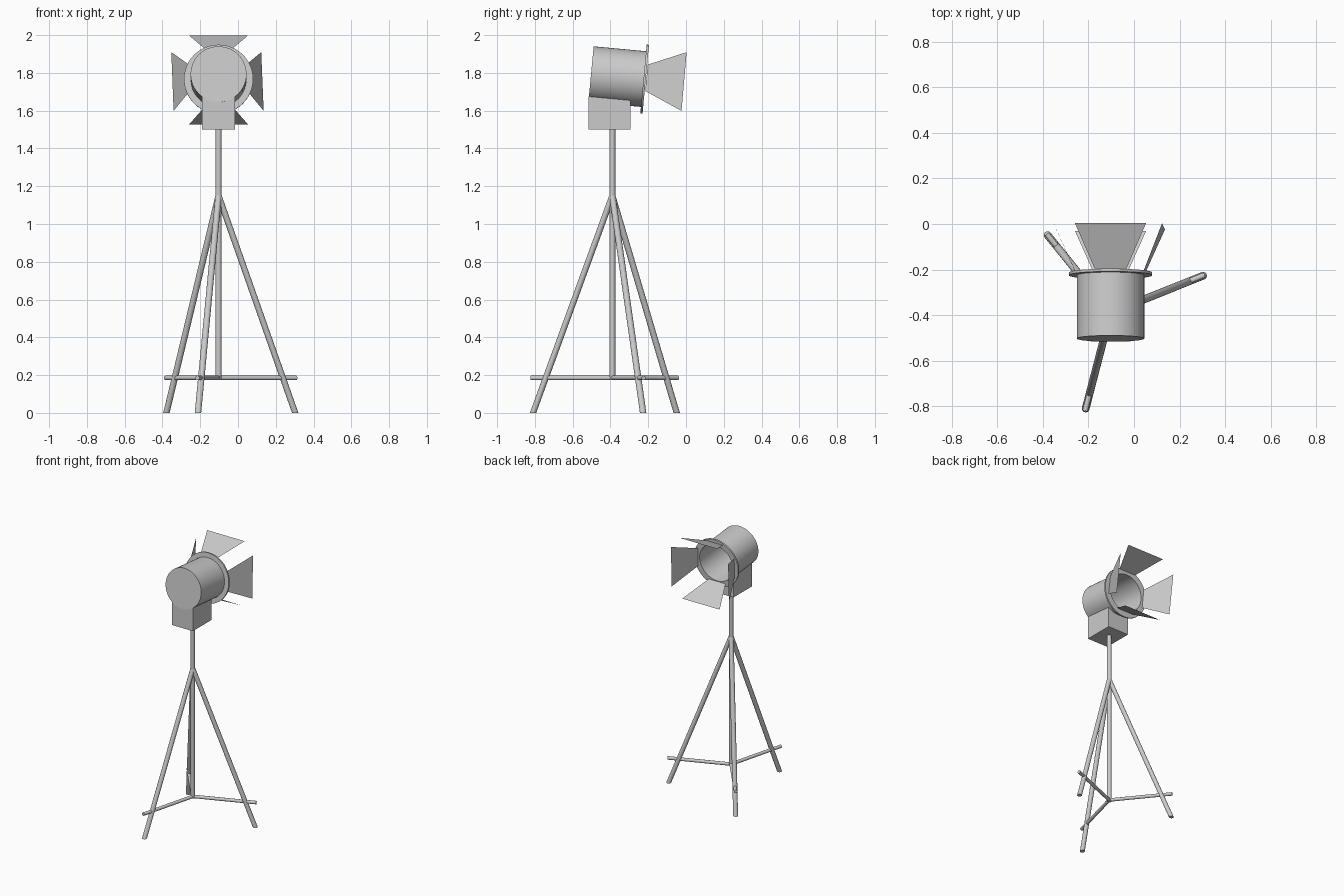
import bpy, bmesh, math
from mathutils import Vector

if "Cube" in bpy.data.objects:
    bpy.data.objects.remove(bpy.data.objects["Cube"])

AX, AY = -0.103, -0.39                 # tripod axis
TILT = math.radians(5.35)              # lamp head pitch
FRONT = Vector((AX, -0.222, 1.767))    # centre of the lamp mouth
FWD = Vector((0, math.cos(TILT), -math.sin(TILT)))
UP = Vector((0, math.sin(TILT), math.cos(TILT)))
SIDE = Vector((1, 0, 0))


def finish(name, bm, smooth=True):
    bmesh.ops.recalc_face_normals(bm, faces=bm.faces)
    me = bpy.data.meshes.new(name)
    bm.to_mesh(me)
    bm.free()
    ob = bpy.data.objects.new(name, me)
    bpy.context.collection.objects.link(ob)
    if smooth:
        bpy.ops.object.select_all(action='DESELECT')
        ob.select_set(True)
        bpy.context.view_layer.objects.active = ob
        bpy.ops.object.shade_smooth_by_angle(angle=math.radians(35))
    return ob


def rod(name, p, q, r, u, v, n=16):
    """Capped tube from p to q with end circles in the u, v plane."""
    bm = bmesh.new()
    u, v = Vector(u), Vector(v)
    ring = [[bm.verts.new(Vector(c) + r * (math.cos(t) * u + math.sin(t) * v))
             for t in (2 * math.pi * i / n for i in range(n))] for c in (p, q)]
    for i in range(n):
        j = (i + 1) % n
        bm.faces.new((ring[0][i], ring[0][j], ring[1][j], ring[1][i]))
    bm.faces.new(ring[0])
    bm.faces.new(ring[1])
    return finish(name, bm)


def lathe(name, profile, closed=False, n=48):
    """Spin (radius, depth) points around the lamp axis."""
    bm = bmesh.new()
    vs = [bm.verts.new(FRONT + UP * r + FWD * d) for r, d in profile]
    pairs = list(zip(vs, vs[1:])) + ([(vs[-1], vs[0])] if closed else [])
    es = [bm.edges.new(p) for p in pairs]
    bmesh.ops.spin(bm, geom=vs + es, cent=FRONT, axis=FWD,
                   angle=2 * math.pi, steps=n, use_merge=False)
    bmesh.ops.remove_doubles(bm, verts=bm.verts, dist=1e-4)
    return finish(name, bm)


# Tripod: centre pole, three spread legs and three low struts
X, Y, Z = (1, 0, 0), (0, 1, 0), (0, 0, 1)
rod("centre_pole", (AX, AY, 0.175), (AX, AY, 1.51), 0.016, X, Y)
for i, (fx, fy) in enumerate([(0.303, -0.227), (-0.379, -0.049), (-0.212, -0.81)], 1):
    rod(f"leg_{i}", (fx, fy, 0), (AX, AY, 1.15), 0.017, X, Y)
    d = Vector((fx - AX, fy - AY, 0)).normalized()
    rod(f"strut_{i}", (AX, AY, 0.185), Vector((AX, AY, 0.185)) + d * 0.445,
        0.012, (-d.y, d.x, 0), Z)

# Lamp housing (hollow, open at the mouth) and its rim
lathe("lamp_housing", [(0, -0.282), (0.148, -0.282), (0.148, 0.002),
                       (0.14, 0.002), (0.14, -0.274), (0, -0.274)])
lathe("front_rim", [(0.139, -0.003), (0.183, -0.003), (0.183, 0.009), (0.139, 0.009)],
      closed=True)

# Mounting box, hollowed on top to cradle the housing
bm = bmesh.new()
bmesh.ops.create_cube(bm, size=1)
for v in bm.verts:
    v.co = Vector((AX + v.co.x * 0.175, -0.404 + v.co.y * 0.222, 1.60 + v.co.z * 0.20))
box = finish("mount_box", bm, smooth=False)
cutter = rod("housing_cutter", FRONT - FWD * 0.4, FRONT + FWD * 0.1, 0.147, SIDE, UP, n=48)
cutter.hide_render = True
cutter.hide_viewport = True
cut = box.modifiers.new("cradle", 'BOOLEAN')
cut.operation = 'DIFFERENCE'
cut.object = cutter
cut.solver = 'EXACT'

# Four thin shutter flaps: (side, up, forward) corners, near edge then far edge
flaps = {
    "top_flap": [(-0.07, 0.16, 0.012), (0.07, 0.16, 0.012), (0.156, 0.251, 0.203), (-0.156, 0.251, 0.203)],
    "bottom_flap": [(-0.07, -0.142, 0.012), (0.07, -0.142, 0.012), (0.156, -0.221, 0.213), (-0.156, -0.221, 0.213)],
    "left_flap": [(-0.156, 0.078, 0.012), (-0.152, -0.062, 0.012), (-0.238, -0.149, 0.213), (-0.25, 0.163, 0.211)],
    "right_flap": [(0.146, 0.078, 0.012), (0.152, -0.062, 0.012), (0.239, -0.149, 0.213), (0.226, 0.163, 0.211)],
}
for name, corners in flaps.items():
    bm = bmesh.new()
    bm.faces.new([bm.verts.new(FRONT + SIDE * s + UP * u + FWD * f) for s, u, f in corners])
    finish(name, bm, smooth=False)
